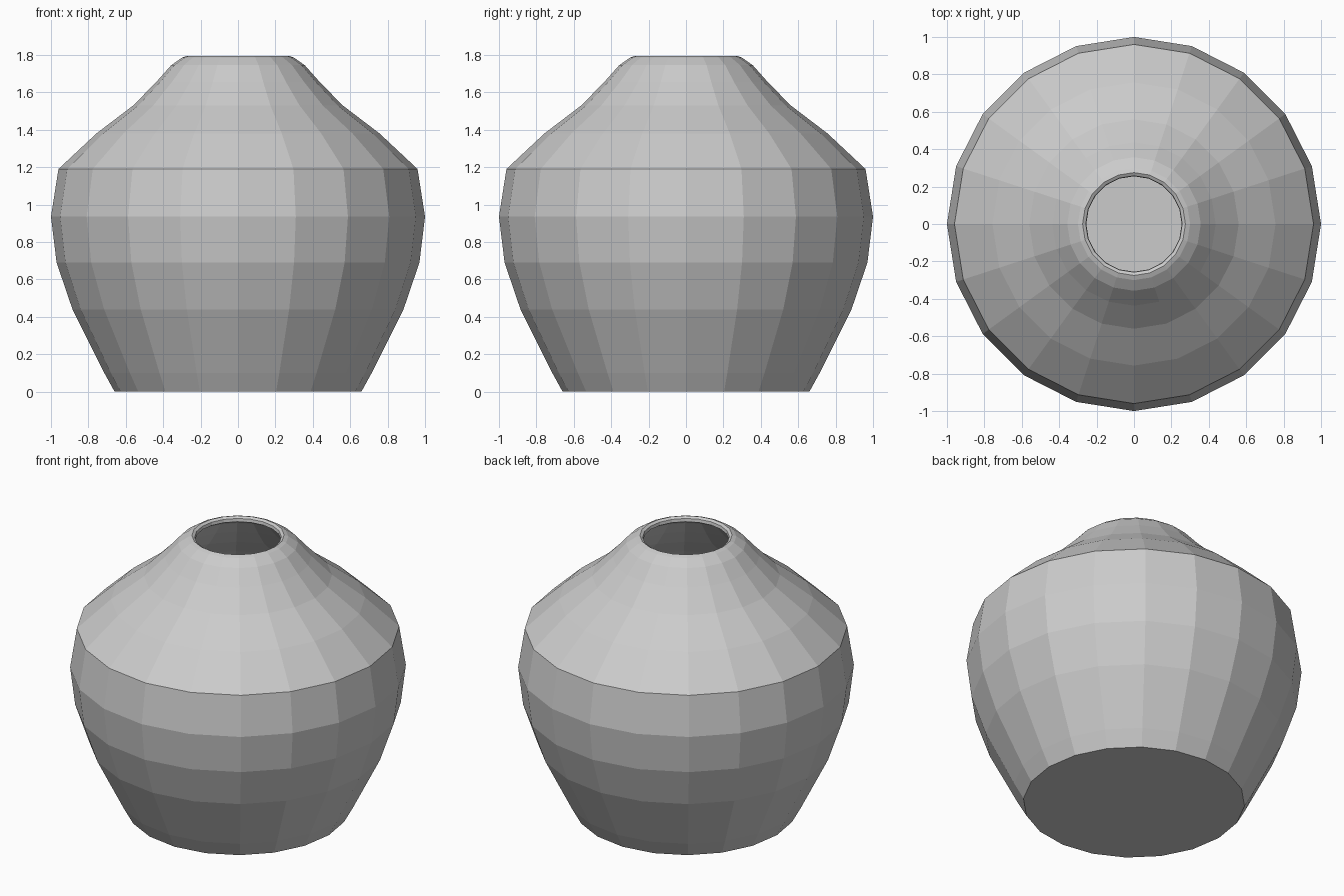
import bpy
import bmesh
from math import cos, sin, tau

cube = bpy.data.objects.get("Cube")
if cube:
    bpy.data.objects.remove(cube, do_unlink=True)

SIDES = 20

# Plain grey clay
clay = bpy.data.materials.new("grey clay")
clay.use_nodes = True
grey = (0.6, 0.6, 0.6, 1)
clay.diffuse_color = grey
clay.node_tree.nodes["Principled BSDF"].inputs["Base Color"].default_value = grey

# Outer wall from foot to lip, as (radius, height)
outer = [(0.66, 0), (0.715, 0.1), (0.885, 0.44), (0.97, 0.69), (1, 0.935),
         (0.96, 1.19), (0.757, 1.38), (0.56, 1.53), (0.437, 1.655),
         (0.357, 1.745), (0.3, 1.785), (0.275, 1.795)]
# Rounded lip, then the hollow inside down to the floor
lip = [(0.258, 1.785), (0.255, 1.765)]
inner = [(0.32, 1.725), (0.405, 1.63), (0.53, 1.505), (0.73, 1.35),
         (0.92, 1.175), (0.96, 0.935), (0.93, 0.69), (0.845, 0.44),
         (0.68, 0.1), (0.64, 0.04)]


def turned_pot(name, profile):
    """Turn a profile round the z axis and close both ends with flat discs."""
    bm = bmesh.new()
    rings = [[bm.verts.new((r * cos(tau * i / SIDES), r * sin(tau * i / SIDES), z))
              for i in range(SIDES)] for r, z in profile]
    for low, high in zip(rings, rings[1:]):
        for i in range(SIDES):
            j = (i + 1) % SIDES
            bm.faces.new((low[i], low[j], high[j], high[i]))
    bm.faces.new(rings[0][::-1])
    bm.faces.new(rings[-1])
    bmesh.ops.recalc_face_normals(bm, faces=bm.faces)
    mesh = bpy.data.meshes.new(name)
    bm.to_mesh(mesh)
    bm.free()
    obj = bpy.data.objects.new(name, mesh)
    bpy.context.collection.objects.link(obj)
    mesh.materials.append(clay)
    return obj


turned_pot("pot", outer + lip + inner)
